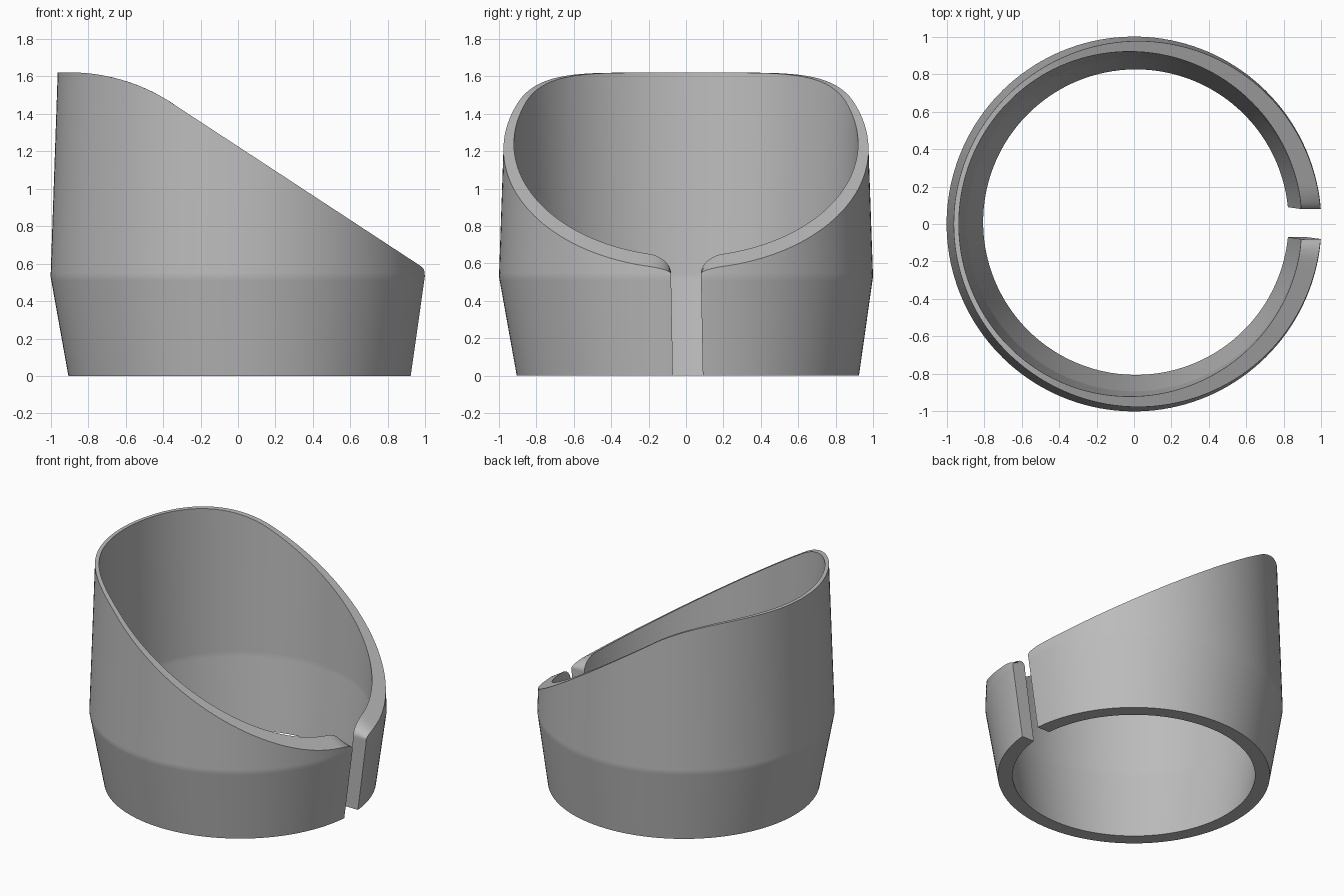
import bpy, bmesh
from math import cos, sin, asin, pi, sqrt, radians

cube = bpy.data.objects.get("Cube")
if cube:
    bpy.data.objects.remove(cube, do_unlink=True)

BEND = 0.53      # height where the wall changes taper
GAP = 0.08       # half width of the slot
FILLET = 0.12    # length of the rounded corners beside the slot
SUPPORT = 0.02   # spacing of the loops that keep the bend crisp


def taper(bottom, middle, top):
    """Radius as a function of height, with one bend."""
    def radius(z):
        if z < BEND:
            return bottom + (middle - bottom) * z / BEND
        return middle + (top - middle) * (z - BEND) / (1.62 - BEND)
    return radius


def slope(x):
    """Height of the slanted cut: flat, then an arc, then a straight ramp."""
    if x < -0.9:
        return 1.62
    if x < -0.353:
        return 0.62 + sqrt(1 - (x + 0.9) ** 2)
    return 1.225 - 0.655 * x


def point(radius, a, z):
    """Point on the wall; the slot sides stay parallel and the foot sits slightly off centre."""
    r = radius(z)
    start = asin(GAP / r)
    edge = asin(GAP)
    ang = start + (a - edge) * (pi - start) / (pi - edge) if a <= pi else \
        2 * pi - start - (2 * pi - edge - a) * (pi - start) / (pi - edge)
    shift = 0.01 * max(0, 1 - z / BEND)
    return (r * cos(ang) + shift, r * sin(ang) + shift, z)


def rim_height(radius, a):
    z = 1.0
    for _ in range(12):
        x, y, _z = point(radius, a, z)
        z = slope(x)
        if x > 0:
            t = min(1, max(0, (abs(y) - GAP) / FILLET))
            z = 0.545 + (z - 0.545) * sqrt(1 - (1 - t) ** 2)
    return z


def column(radius, a):
    top = rim_height(radius, a)
    bend = min(BEND, top - 0.004)
    above = bend + min(SUPPORT, (top - bend) / 2)
    return [point(radius, a, z) for z in (0, bend - SUPPORT, bend, above, top)]


# Column angles: fine at the slot corners, even around the rest
corner = [asin(GAP + FILLET * (1 - cos(k * pi / 24))) for k in range(13)]
first, count = corner[-1], 140
around = [first + (2 * pi - 2 * first) * k / count for k in range(1, count)]
angles = corner + around + [2 * pi - a for a in reversed(corner)]

# Split collar: closed wall section swept around the ring
outer = taper(0.915, 1.0, 0.962)
inner = taper(0.815, 0.893, 0.935)
bm = bmesh.new()
rings = []
for a in angles:
    section = column(outer, a) + column(inner, a)[::-1]
    rings.append([bm.verts.new(p) for p in section])
for r0, r1 in zip(rings, rings[1:]):
    n = len(r0)
    for i in range(n):
        j = (i + 1) % n
        bm.faces.new((r0[i], r1[i], r1[j], r0[j]))

# Flat slot walls, as strips between outer and inner columns
for ring in (rings[0], rings[-1]):
    for i in range(4):
        bm.faces.new((ring[i], ring[i + 1], ring[8 - i], ring[9 - i]))
bmesh.ops.recalc_face_normals(bm, faces=bm.faces)

mesh = bpy.data.meshes.new("split_collar")
bm.to_mesh(mesh)
bm.free()
collar = bpy.data.objects.new("split_collar", mesh)
bpy.context.collection.objects.link(collar)

# Plain grey
grey = bpy.data.materials.new("grey")
grey.use_nodes = True
colour = (0.5, 0.5, 0.5, 1)
grey.diffuse_color = colour
grey.node_tree.nodes["Principled BSDF"].inputs["Base Color"].default_value = colour
mesh.materials.append(grey)

bpy.ops.object.select_all(action="DESELECT")
collar.select_set(True)
bpy.context.view_layer.objects.active = collar
bpy.ops.object.shade_smooth_by_angle(angle=radians(30))
